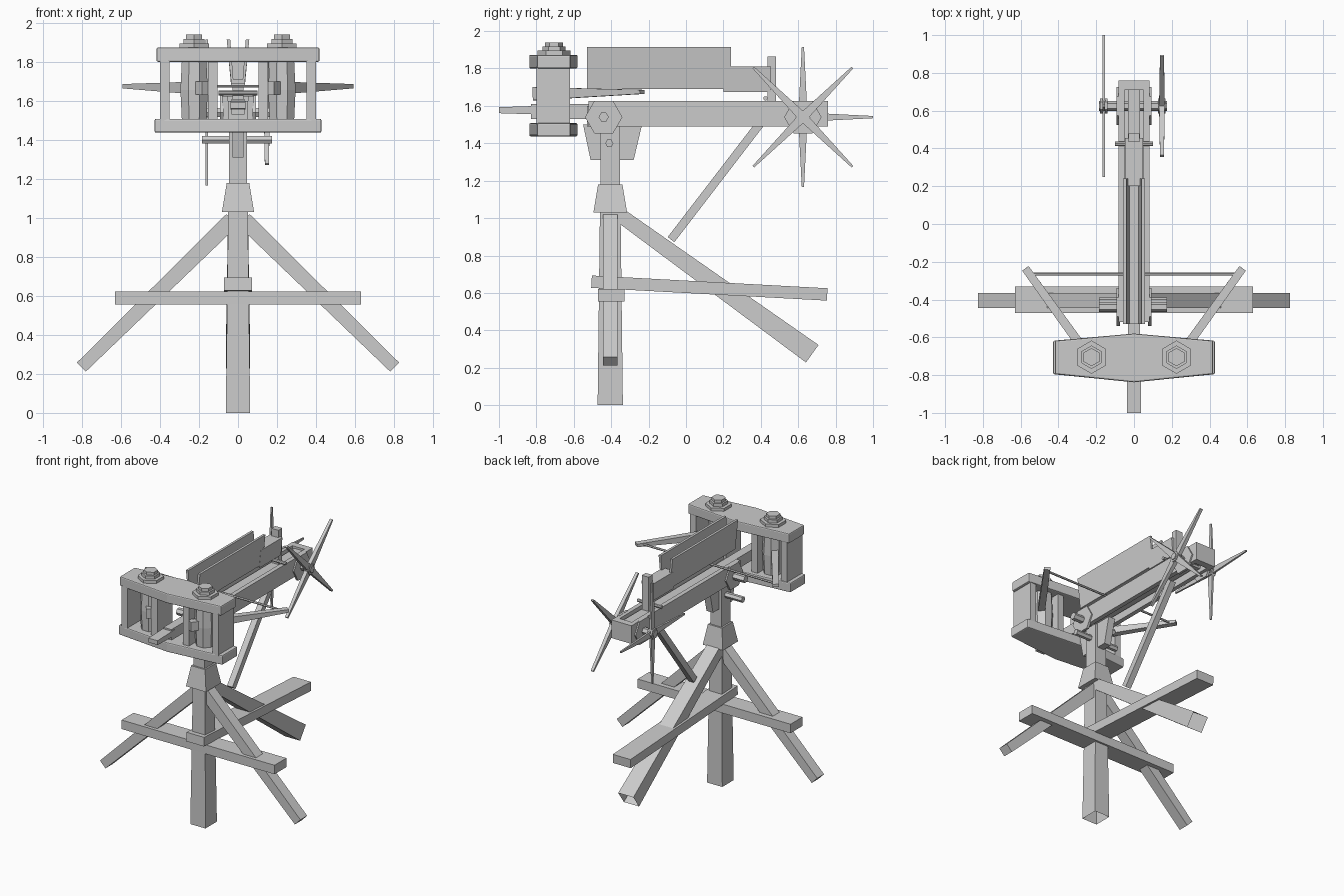
import bpy, bmesh, math
from mathutils import Vector, Matrix

if "Cube" in bpy.data.objects:
    bpy.data.objects.remove(bpy.data.objects["Cube"])

grey = bpy.data.materials.new("plain grey")
grey.diffuse_color = (0.6, 0.6, 0.6, 1)
grey.use_nodes = True
grey.node_tree.nodes["Principled BSDF"].inputs["Base Color"].default_value = grey.diffuse_color


def make(name, bm):
    bmesh.ops.recalc_face_normals(bm, faces=bm.faces)
    me = bpy.data.meshes.new(name)
    bm.to_mesh(me)
    bm.free()
    me.materials.append(grey)
    ob = bpy.data.objects.new(name, me)
    bpy.context.collection.objects.link(ob)
    return ob


def loft(name, rings, caps=(True, True)):
    """Skin between rings of points, with optional end caps."""
    bm = bmesh.new()
    vs = [[bm.verts.new(p) for p in r] for r in rings]
    n = len(vs[0])
    for a, b in zip(vs, vs[1:]):
        for i in range(n):
            j = (i + 1) % n
            bm.faces.new((a[i], a[j], b[j], b[i]))
    if caps[0]:
        bm.faces.new(vs[0])
    if caps[1]:
        bm.faces.new(vs[-1])
    return make(name, bm)


def box(name, x0, x1, y0, y1, z0, z1):
    return loft(name, [[(x0, y0, z), (x1, y0, z), (x1, y1, z), (x0, y1, z)] for z in (z0, z1)])


def beam(name, a, b, size_a, size_b, side, caps=(True, True)):
    """Tapered beam from a to b; sizes are (across side axis, across the other axis)."""
    a, b, s = Vector(a), Vector(b), Vector(side)
    d = (b - a).normalized()
    s = (s - d * s.dot(d)).normalized()
    t = d.cross(s)
    rings = [[p + s * w * i / 2 + t * h * j / 2 for i, j in ((-1, -1), (1, -1), (1, 1), (-1, 1))]
             for p, (w, h) in ((a, size_a), (b, size_b))]
    return loft(name, rings, caps)


def prism(name, axis, c, r, lo, hi, n=6, turn=0.0, r2=None):
    """Regular prism along x or z, centred at c in the other two axes."""
    rings = []
    for h, rad in ((lo, r), (hi, r2 or r)):
        pts = [(c[0] + rad * math.cos(turn + k * math.tau / n),
                c[1] + rad * math.sin(turn + k * math.tau / n)) for k in range(n)]
        rings.append([(h, *p) if axis == 'x' else (*p, h) for p in pts])
    return loft(name, rings)


X, Y, Z = (1, 0, 0), (0, 1, 0), (0, 0, 1)
PY = -0.405

# Stand: post, collar and neck
beam("post", (0, PY, 0), (0, PY, 1.05), (0.125, 0.135), (0.1, 0.11), X, (False, True))
beam("collar", (0, PY, 1.03), (0, PY, 1.18), (0.165, 0.18), (0.115, 0.13), X)
beam("neck", (0, PY, 1.18), (0, PY, 1.49), (0.09, 0.105), (0.09, 0.105), X)

# Legs and braces
for s, n in ((-1, "left"), (1, "right")):
    beam(n + "_leg", (s * 0.03, PY, 0.99), (s * 0.803, PY, 0.235), (0.08, 0.083), (0.08, 0.065), Y)
beam("back_leg", (0, -0.38, 1.035), (0, 0.675, 0.275), (0.1, 0.075), (0.125, 0.115), X, (True, False))
box("cross_brace", -0.63, 0.63, -0.47, -0.33, 0.555, 0.622)
beam("long_brace", (0, -0.505, 0.66), (0, 0.755, 0.592), (0.145, 0.066), (0.145, 0.066), X)
beam("strut", (0, -0.08, 0.885), (0, 0.4, 1.51), (0.045, 0.045), (0.045, 0.045), X)

# Pivot bracket and axles
loft("bracket", [[(x, -0.51, 1.31), (x, -0.28, 1.31), (x, -0.235, 1.5), (x, -0.55, 1.5)]
                 for x in (-0.027, 0.027)])
prism("lower_axle", 'x', (-0.41, 1.4), 0.022, -0.185, 0.175)
prism("upper_axle", 'x', (-0.44, 1.54), 0.027, -0.185, 0.175)
prism("winch_axle", 'x', (0.625, 1.54), 0.026, -0.185, 0.175)

# Stock: two rails, centre bar, end block and hexagonal plates
for s, n in ((-1, "left"), (1, "right")):
    x0, x1 = sorted((s * 0.05, s * 0.083))
    box(n + "_rail", x0, x1, -0.52, 0.76, 1.49, 1.625)
    for y, w in ((-0.44, "pivot"), (0.625, "winch")):
        x0, x1 = sorted((s * 0.075, s * 0.093))
        prism(f"{n}_{w}_plate", 'x', (y, 1.54), 0.1, x0, x1)
box("stock_end", -0.05, 0.05, 0.71, 0.76, 1.49, 1.625)
box("stock_front", -0.05, 0.05, -0.53, -0.44, 1.49, 1.6)
box("centre_bar", -0.033, 0.033, -0.83, 0.71, 1.53, 1.61)
beam("tongue", (0, -1.0, 1.577), (0, -0.8, 1.577), (0.075, 0.032), (0.075, 0.045), X)

# Bolt trough with flared walls, rear block, latch and pin
loft("trough", [[(-0.035, y, 1.69), (0.035, y, 1.69), (0.058, y, 1.915), (0.04, y, 1.915),
                 (0.024, y, 1.71), (-0.024, y, 1.71), (-0.04, y, 1.915), (-0.058, y, 1.915)]
                for y in (-0.53, 0.24)])
loft("rear_block", [[(-0.035, y, 1.675), (0.035, y, 1.675), (0.048, y, 1.81), (-0.048, y, 1.81)]
                    for y in (0.2, 0.455)])
box("latch", -0.028, 0.028, 0.435, 0.48, 1.6, 1.865)
prism("latch_pin", 'x', (0.425, 1.64), 0.012, -0.1, 0.1, 8)

# Winch crosses: upright on the left, diagonal on the right
for n, x, turn, thick in (("left", -0.16, 0, 0.016), ("right", 0.148, math.pi / 4, 0.03)):
    for k in range(4):
        a = turn + k * math.pi / 2
        d = Vector((0, math.cos(a), math.sin(a)))
        c = Vector((x, 0.625, 1.54))
        beam(f"{n}_spoke", c, c + d * 0.375, (thick, 0.05), (thick * 0.7, 0.012), X)
    prism(n + "_hub", 'x', (0.625, 1.54), 0.04, x - 0.02, x + 0.02)

# Torsion frame plates with pointed front and back, softly shaded edges
for n, z0, z1, w in (("top_plate", 1.80, 1.873, 0.418), ("bottom_plate", 1.437, 1.508, 0.428)):
    outline = [(-w, -0.795), (0, -0.838), (w, -0.795), (w, -0.618), (0, -0.58), (-w, -0.618)]
    ob = loft(n, [[(x, y, z) for x, y in outline] for z in (z0, z1)])
    bev = ob.modifiers.new("soft", 'BEVEL')
    bev.width = 0.008
    bev.segments = 2

# Frame uprights, torsion bundles, bolts and arms
for s, n in ((-1, "left"), (1, "right")):
    for part, lo, hi in (("outer_upright", 0.35, 0.4), ("inner_upright", 0.105, 0.155)):
        x0, x1 = sorted((s * lo, s * hi))
        box(f"{n}_{part}", x0, x1, -0.8, -0.62, 1.5, 1.81)
    c = (s * 0.225, -0.705)
    prism(n + "_bundle_lower", 'z', c, 0.068, 1.5, 1.655, 8, math.pi / 8, 0.076)
    prism(n + "_bundle_upper", 'z', c, 0.076, 1.655, 1.81, 8, math.pi / 8, 0.068)
    prism(n + "_washer", 'z', c, 0.088, 1.87, 1.895, 6, math.pi / 6)
    prism(n + "_nut", 'z', c, 0.062, 1.895, 1.918, 6, math.pi / 6)
    prism(n + "_bolt_head", 'z', c, 0.048, 1.918, 1.94, 6, math.pi / 6)
    beam(n + "_arm", (s * 0.165, -0.805, 1.665), (s * 0.575, -0.235, 1.675),
         (0.07, 0.05), (0.022, 0.042), Z)
prism("bowstring", 'x', (-0.265, 1.675), 0.008, -0.55, 0.55, 6)
